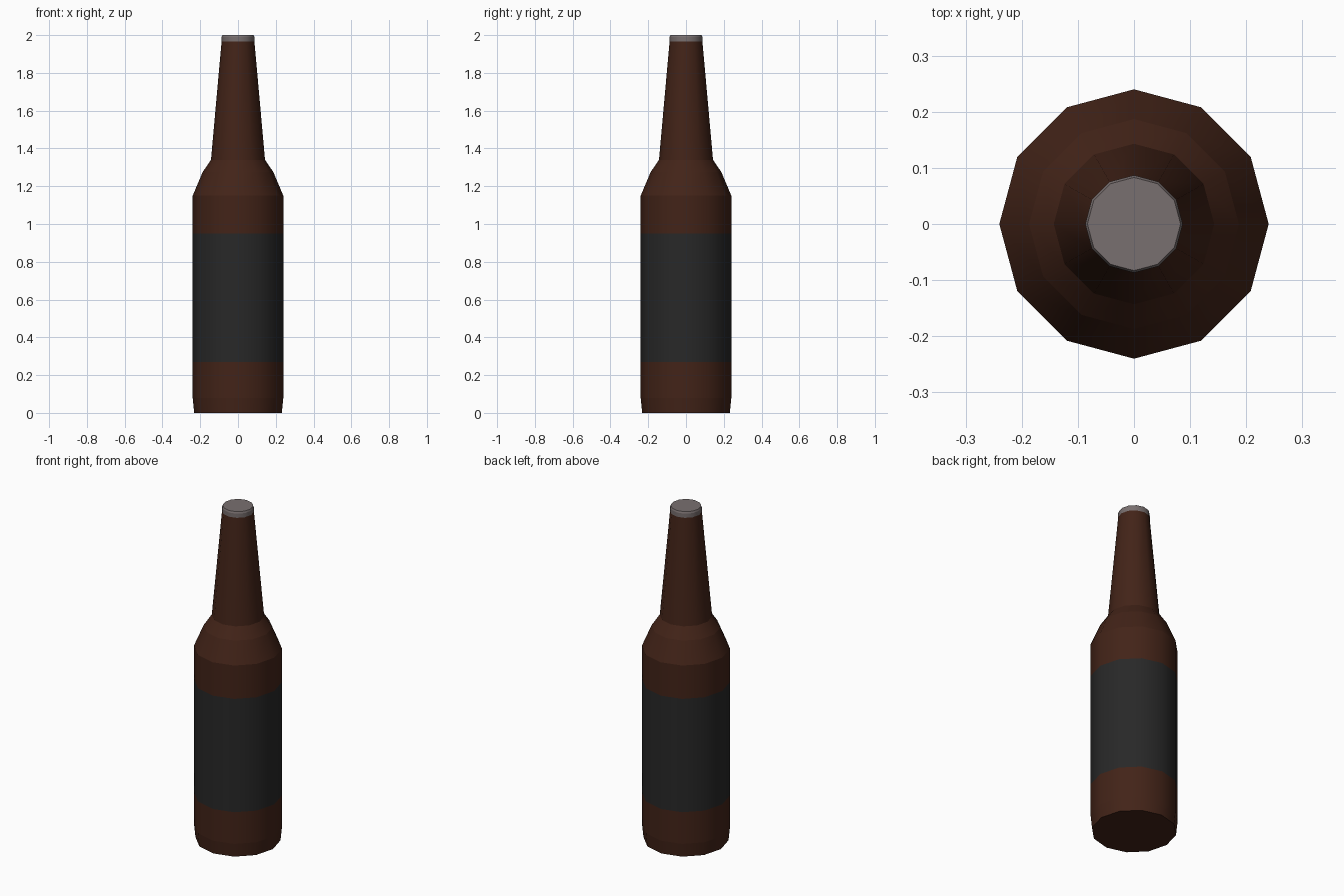
import bpy, bmesh, math

if "Cube" in bpy.data.objects:
    bpy.data.objects.remove(bpy.data.objects["Cube"])

SIDES = 12


def material(name, rgb):
    m = bpy.data.materials.new(name)
    m.diffuse_color = (*rgb, 1)
    m.use_nodes = True
    m.node_tree.nodes["Principled BSDF"].inputs["Base Color"].default_value = m.diffuse_color
    return m


def lathe(name, profile, mat, bottom=False, top=False):
    """Turn (radius, z) points around z; smooth around, crisp between rings."""
    bm = bmesh.new()
    rings = [[bm.verts.new((r * math.cos(2 * math.pi * i / SIDES),
                            r * math.sin(2 * math.pi * i / SIDES), z))
              for i in range(SIDES)] for r, z in profile]
    for a, b in zip(rings, rings[1:]):
        for i in range(SIDES):
            j = (i + 1) % SIDES
            bm.faces.new((a[i], a[j], b[j], b[i])).smooth = True
    if bottom:
        bm.faces.new(rings[0][::-1])
    if top:
        bm.faces.new(rings[-1])
    for e in bm.edges:
        if abs(e.verts[0].co.z - e.verts[1].co.z) < 1e-5:
            e.smooth = False
    mesh = bpy.data.meshes.new(name)
    bm.to_mesh(mesh)
    bm.free()
    mesh.materials.append(mat)
    ob = bpy.data.objects.new(name, mesh)
    bpy.context.collection.objects.link(ob)
    return ob


glass = material("brown_glass", (0.055, 0.017, 0.009))
paper = material("dark_label", (0.021, 0.021, 0.021))
metal = material("cap_metal", (0.19, 0.16, 0.16))

# Base of the bottle
lathe("bottle_base", [(0.232, 0), (0.24, 0.08), (0.24, 0.27)], glass, bottom=True)
# Label band, flush with the glass
lathe("label", [(0.24, 0.27), (0.24, 0.95)], paper)
# Upper body, shoulder and neck
lathe("shoulder_and_neck", [(0.24, 0.95), (0.24, 1.15), (0.187, 1.275),
                            (0.143, 1.34), (0.087, 1.965)], glass)
# Cap
lathe("cap", [(0.087, 1.965), (0.087, 1.99), (0.083, 2.0)], metal, top=True)
